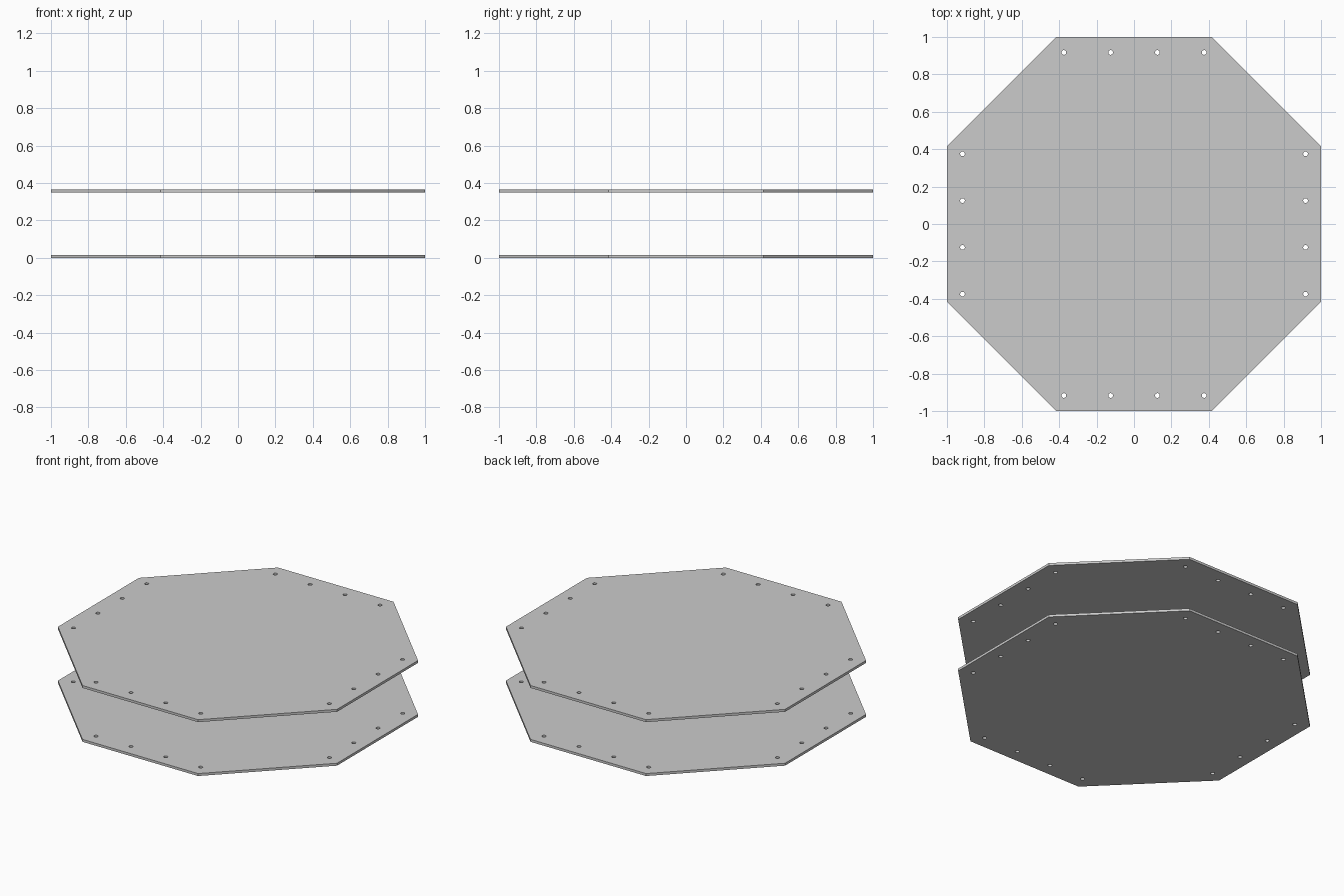
import bpy, bmesh
from math import pi, cos, sin

if "Cube" in bpy.data.objects:
    bpy.data.objects.remove(bpy.data.objects["Cube"])

THICK = 0.016
HOLE_R = 0.0125
HOLE_INSET = 0.917


def ring(cx, cy, r, n, phase=0.0):
    return [(cx + r * cos(phase + 2 * pi * i / n),
             cy + r * sin(phase + 2 * pi * i / n)) for i in range(n)]


def add_loop(curve, pts):
    s = curve.splines.new('POLY')
    s.points.add(len(pts) - 1)
    for p, (x, y) in zip(s.points, pts):
        p.co = (x, y, 0, 1)
    s.use_cyclic_u = True


def octagon_plate(name, z):
    # Filled octagon outline with bolt holes, extruded to thickness
    curve = bpy.data.curves.new(name + "_profile", 'CURVE')
    curve.dimensions = '2D'
    curve.fill_mode = 'BOTH'
    curve.extrude = THICK / 2
    add_loop(curve, ring(0, 0, 1 / cos(pi / 8), 8, pi / 8))
    for t in (-0.375, -0.125, 0.125, 0.375):
        for s in (-HOLE_INSET, HOLE_INSET):
            add_loop(curve, ring(t, s, HOLE_R, 24))
            add_loop(curve, ring(s, t, HOLE_R, 24))
    tmp = bpy.data.objects.new(name + "_profile", curve)
    bpy.context.collection.objects.link(tmp)
    dg = bpy.context.evaluated_depsgraph_get()
    mesh = bpy.data.meshes.new_from_object(tmp.evaluated_get(dg))
    bpy.data.objects.remove(tmp)

    # Weld caps to walls, keep flat faces
    bm = bmesh.new()
    bm.from_mesh(mesh)
    bmesh.ops.remove_doubles(bm, verts=bm.verts, dist=1e-5)
    bmesh.ops.recalc_face_normals(bm, faces=bm.faces)
    for f in bm.faces:
        f.smooth = False
    bm.to_mesh(mesh)
    bm.free()
    obj = bpy.data.objects.new(name, mesh)
    obj.location.z = z + THICK / 2
    bpy.context.collection.objects.link(obj)


octagon_plate("bottom_plate", 0.0)
octagon_plate("top_plate", 0.349)
